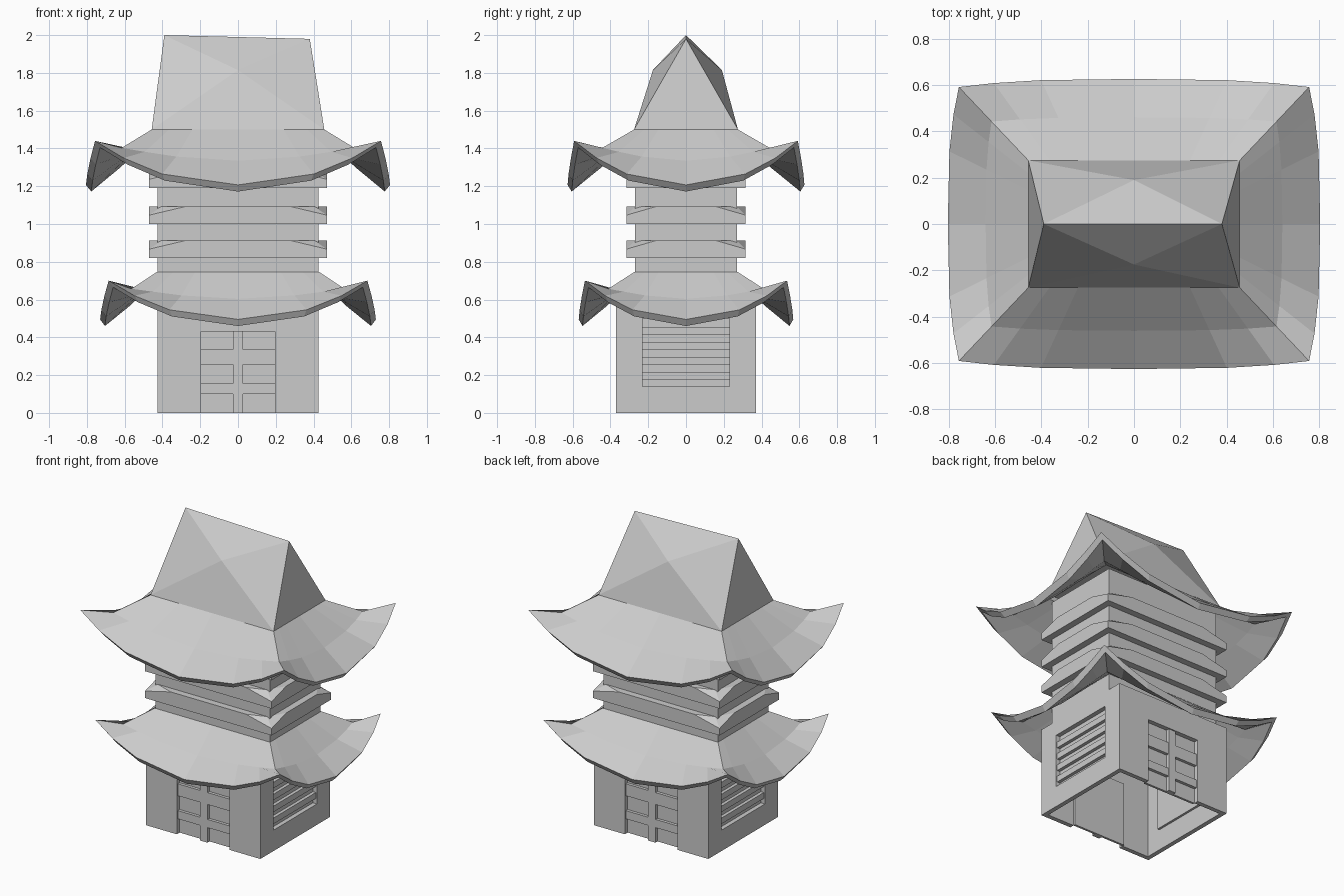
import bpy, bmesh
from mathutils import Matrix, Vector

cube = bpy.data.objects.get("Cube")
if cube:
    bpy.data.objects.remove(cube, do_unlink=True)

stone = bpy.data.materials.new("grey stone")
stone.use_nodes = True
GREY = (0.6, 0.6, 0.6, 1)
stone.diffuse_color = GREY
stone.node_tree.nodes["Principled BSDF"].inputs["Base Color"].default_value = GREY


def finish(name, bm):
    bmesh.ops.recalc_face_normals(bm, faces=bm.faces[:])
    mesh = bpy.data.meshes.new(name)
    bm.to_mesh(mesh)
    bm.free()
    mesh.materials.append(stone)
    obj = bpy.data.objects.new(name, mesh)
    bpy.context.collection.objects.link(obj)
    return obj


def add_box(bm, x0, x1, y0, y1, z0, z1):
    size = Matrix.Diagonal((x1 - x0, y1 - y0, z1 - z0, 1))
    centre = Matrix.Translation(((x0 + x1) / 2, (y0 + y1) / 2, (z0 + z1) / 2))
    bmesh.ops.create_cube(bm, size=1, matrix=centre @ size)


def boxes(name, dims, turn=False):
    """Join boxes into one part, optionally turned to the opposite side."""
    bm = bmesh.new()
    for d in dims:
        add_box(bm, *d)
    if turn:
        bmesh.ops.transform(bm, matrix=Matrix.Diagonal((-1, -1, 1, 1)), verts=bm.verts[:])
    return finish(name, bm)


# Ground floor: hollow walls with recessed doors and louvred vents
BX, BY, TOP, T = 0.425, 0.37, 0.6, 0.03
DOOR, DOOR_TOP = 0.195, 0.43
VENT, VENT_LOW, VENT_TOP = 0.23, 0.14, 0.5
for turn, end, side in ((False, "front", "right"), (True, "back", "left")):
    boxes(end + "_wall", [
        (-BX, -DOOR, -BY, T - BY, 0, TOP),
        (DOOR, BX, -BY, T - BY, 0, TOP),
        (-DOOR, DOOR, -BY, T - BY, DOOR_TOP, TOP)], turn)
    boxes(end + "_door", [(-DOOR, DOOR, T - BY, T - BY + 0.015, 0, DOOR_TOP)], turn)
    boxes(end + "_door_bars", [
        (-0.027, 0.027, 0.008 - BY, T - BY, 0, DOOR_TOP),
        (-DOOR, DOOR, 0.01 - BY, T - BY, 0.1, 0.155),
        (-DOOR, DOOR, 0.01 - BY, T - BY, 0.255, 0.335)], turn)
    inner = BY - T
    boxes(side + "_wall", [
        (BX - T, BX, -inner, -VENT, 0, TOP),
        (BX - T, BX, VENT, inner, 0, TOP),
        (BX - T, BX, -VENT, VENT, 0, VENT_LOW),
        (BX - T, BX, -VENT, VENT, VENT_TOP, TOP)], turn)
    boxes(side + "_vent_back", [(BX - T - 0.015, BX - T, -VENT, VENT, VENT_LOW, VENT_TOP)], turn)
    boxes(side + "_vent_slats", [
        (BX - T, BX - 0.008, -VENT, VENT, 0.175 + 0.08 * i, 0.215 + 0.08 * i)
        for i in range(4)], turn)

# Upper shaft
boxes("tower_shaft", [(-0.425, 0.425, -0.27, 0.27, 0.6, 1.45)])


def band(name, z0, z1):
    """Ledge around the shaft whose top corners are cut down."""
    bm = bmesh.new()
    X, Y = 0.47, 0.315
    low, outer, inner_ring = [], [], []
    for sx, sy in ((-1, -1), (1, -1), (1, 1), (-1, 1)):
        low.append(bm.verts.new((sx * X, sy * Y, z0)))
        along_x = bm.verts.new((sx * 0.28, sy * Y, z1))
        along_y = bm.verts.new((sx * X, sy * 0.16, z1))
        corner = bm.verts.new((sx * X, sy * Y, z1 - 0.045))
        peak = bm.verts.new((sx * 0.405, sy * 0.27, z1))
        bm.faces.new((along_x, corner, peak))
        bm.faces.new((corner, along_y, peak))
        # keep the corner points in walking order
        trio = [along_x, corner, along_y] if sx * sy < 0 else [along_y, corner, along_x]
        outer.append(trio)
        inner_ring.append(peak)
    for i in range(4):
        j = (i + 1) % 4
        bm.faces.new((low[i], low[j], outer[j][1], outer[j][0], outer[i][2], outer[i][1]))
        bm.faces.new((outer[i][2], outer[j][0], inner_ring[j], inner_ring[i]))
    bm.faces.new(inner_ring)
    bm.faces.new(low)
    finish(name, bm)


for label, z in (("lower", 0.82), ("middle", 1.0), ("upper", 1.19)):
    band(label + "_band", z, z + 0.092)


def eaves(name, top, corner, mid, z_top, z_corner, z_mid):
    """Sweeping skirt roof: straight at the top, bowed with raised corners below."""
    steps = (-1, -0.8, -0.53, 0, 0.53, 0.8)
    bm = bmesh.new()

    def ring(fn):
        verts = []
        for side in range(4):
            a = side % 2
            flip = 1 if side in (1, 2) else -1
            run = 1 if side in (0, 1) else -1
            for s in steps:
                p = [0, 0, 0]
                fn(p, a, s * run, flip, abs(s))
                verts.append(bm.verts.new(p))
        return verts

    def rim(p, a, s, flip, m):
        p[a] = s * corner[a]
        p[1 - a] = flip * (mid[1 - a] + (corner[1 - a] - mid[1 - a]) * m ** 3)
        p[2] = z_mid + (z_corner - z_mid) * m ** 2.2

    def head(p, a, s, flip, m):
        p[a], p[1 - a], p[2] = s * top[a], flip * top[1 - a], z_top

    def middle(p, a, s, flip, m):
        h, r = [0, 0, 0], [0, 0, 0]
        head(h, a, s, flip, m)
        rim(r, a, s, flip, m)
        p[:] = Vector(h).lerp(Vector(r), 0.53)
        p[2] -= 0.01 + 0.055 * m ** 3

    def lowered(fn, inset, drop):
        def under(p, a, s, flip, m):
            fn(p, a, s, flip, m)
            p[0] *= 1 - inset
            p[1] *= 1 - inset
            p[2] -= drop
        return under

    rings = [ring(f) for f in (
        head, middle, rim, lowered(rim, 0.035, 0.035),
        lowered(middle, 0.03, 0.035), lowered(head, 0.02, 0.035))]
    count = len(rings[0])
    for r0, r1 in zip(rings, rings[1:] + rings[:1]):
        for i in range(count):
            j = (i + 1) % count
            bm.faces.new((r0[i], r0[j], r1[j], r1[i]))
    finish(name, bm)


eaves("lower_eaves", (0.428, 0.272), (0.685, 0.535), (0.73, 0.568), 0.747, 0.70, 0.495)
eaves("upper_eaves", (0.457, 0.275), (0.757, 0.592), (0.805, 0.627), 1.5, 1.44, 1.207)

# Gabled cap with a raised point in the middle of each long slope
bm = bmesh.new()
base = [bm.verts.new((x, y, 1.5)) for x, y in
        ((-0.457, -0.275), (0.457, -0.275), (0.457, 0.275), (-0.457, 0.275))]
ridge = [bm.verts.new((-0.39, 0, 2.0)), bm.verts.new((0.38, 0, 1.98))]
for a, b, c, d, y in ((0, 1, 1, 0, -0.175), (2, 3, 0, 1, 0.19)):
    loop = [base[a], base[b], ridge[c], ridge[d]]
    point = bm.verts.new((0, y, 1.815))
    for i in range(4):
        bm.faces.new((loop[i], loop[(i + 1) % 4], point))
bm.faces.new((base[1], base[2], ridge[1]))
bm.faces.new((base[3], base[0], ridge[0]))
bm.faces.new(base)
finish("gable_roof", bm)
